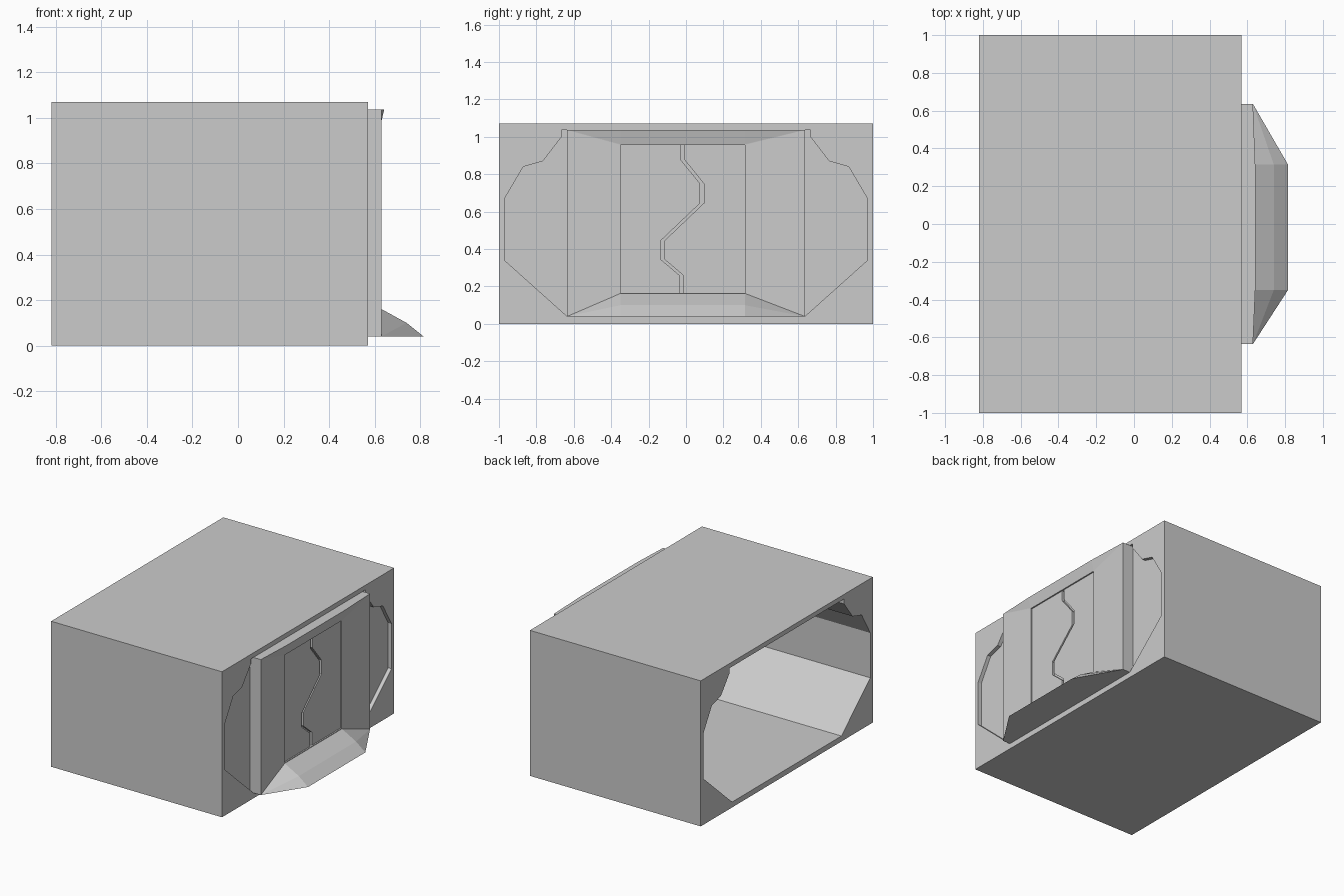
import bpy, bmesh
from mathutils import Vector

if "Cube" in bpy.data.objects:
    bpy.data.objects.remove(bpy.data.objects["Cube"])


def finish(name, bm):
    bmesh.ops.recalc_face_normals(bm, faces=bm.faces)
    me = bpy.data.meshes.new(name)
    bm.to_mesh(me)
    bm.free()
    ob = bpy.data.objects.new(name, me)
    bpy.context.collection.objects.link(ob)
    return ob


def prism(name, loops, x0, x1):
    """Extrude (y, z) outlines along x; further loops are holes."""
    bm = bmesh.new()
    edges = []
    for loop in loops:
        vs = [bm.verts.new((x0, y, z)) for y, z in loop]
        edges += [bm.edges.new((a, b)) for a, b in zip(vs, vs[1:] + vs[:1])]
    bmesh.ops.triangle_fill(bm, edges=edges, use_beauty=True, normal=(1, 0, 0))
    r = bmesh.ops.extrude_face_region(bm, geom=bm.faces[:], use_keep_orig=True)
    moved = [v for v in r["geom"] if isinstance(v, bmesh.types.BMVert)]
    bmesh.ops.translate(bm, verts=moved, vec=(x1 - x0, 0, 0))
    return finish(name, bm)


def hull(name, points):
    bm = bmesh.new()
    for p in points:
        bm.verts.new(p)
    r = bmesh.ops.convex_hull(bm, input=bm.verts[:])
    junk = [v for v in bm.verts if not v.link_faces]
    bmesh.ops.delete(bm, geom=junk, context='VERTS')
    return finish(name, bm)


def rect(y0, y1, z0, z1):
    return [(y0, z0), (y1, z0), (y1, z1), (y0, z1)]


# Main block with a faceted tunnel through it
half = [(.635, .04), (.97, .34), (.97, .67), (.87, .84), (.765, .87), (.665, 1.0), (.665, 1.036)]
tunnel = half + [(-y, z) for y, z in reversed(half)]
prism("corridor_block", [rect(-1, 1, 0, 1.07), tunnel], -.82, .57)

# Recessed wall closing the tunnel at the front
prism("end_wall", [tunnel], .53, .542)

# Raised door frame with sides that slope in to the door
Y0, Y1, Z0, Z1 = -.35, .315, .165, .957
outer, inner = rect(-.635, .635, .04, 1.036), rect(Y0, Y1, Z0, Z1)
bm = bmesh.new()
rings = [[bm.verts.new((x, y, z)) for y, z in loop]
         for x, loop in ((.54, outer), (.63, outer), (.622, inner), (.595, inner), (.54, inner))]
for a, b in zip(rings, rings[1:] + rings[:1]):
    for i in range(4):
        j = (i + 1) % 4
        bm.faces.new((a[i], a[j], b[j], b[i]))
finish("door_frame", bm)

# Door leaves meeting in a zigzag seam, with a backing behind the gap
seam = [(-.02, Z1), (-.02, .88), (.085, .75), (.085, .645),
        (-.125, .445), (-.125, .345), (-.025, .26), (-.025, Z0)]
g = .01
prism("door_leaf_left", [[(y - g, z) for y, z in seam] + [(Y0, Z0), (Y0, Z1)]], .59, .612)
prism("door_leaf_right", [[(y + g, z) for y, z in seam] + [(Y1, Z0), (Y1, Z1)]], .59, .612)
prism("door_backing", [inner], .542, .592)

# Ramp at the foot of the door
hull("ramp", [(.63, -.635, .04), (.63, .635, .04)] +
     [(x, y, z) for y in (Y0, Y1) for x, z in ((.625, .163), (.74, .1), (.815, .04))])

# Thin lip above the door
hull("top_lip", [(.63, -.63, 1.036), (.63, .63, 1.036)] +
     [(x, y, z) for y in (Y0, Y1) for x, z in ((.624, .96), (.642, 1.036))])
